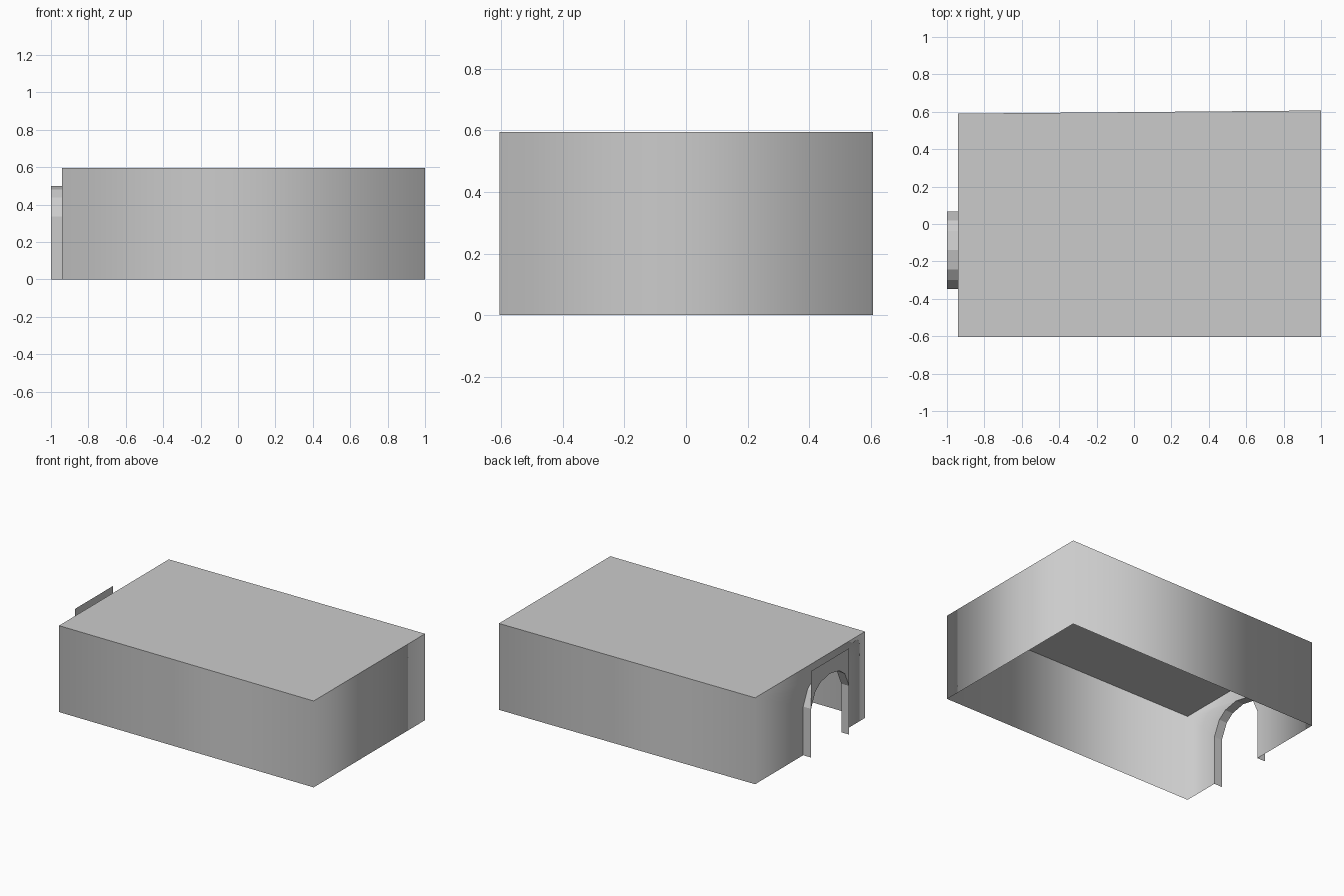
import bpy
import bmesh

cube = bpy.data.objects.get("Cube")
if cube:
    bpy.data.objects.remove(cube, do_unlink=True)

grey = bpy.data.materials.new("plain grey")
grey.use_nodes = True
grey.diffuse_color = (0.6, 0.6, 0.6, 1)
grey.node_tree.nodes["Principled BSDF"].inputs["Base Color"].default_value = (0.6, 0.6, 0.6, 1)


def sheet(name, faces, smooth=False):
    """Make a thin-shell object from polygons, welding shared corners."""
    bm = bmesh.new()
    for points in faces:
        bm.faces.new([bm.verts.new(p) for p in points])
    bmesh.ops.remove_doubles(bm, verts=bm.verts, dist=0.0005)
    for face in bm.faces:
        face.smooth = smooth
    mesh = bpy.data.meshes.new(name)
    bm.to_mesh(mesh)
    bm.free()
    mesh.materials.append(grey)
    obj = bpy.data.objects.new(name, mesh)
    bpy.context.collection.objects.link(obj)
    return obj


LEFT_X, PORCH_X, TOP = -0.94, -1.0, 0.595
ARCH_Y = -0.14

# Floor outline, counter-clockwise from the front corner beside the arch
corners = [(LEFT_X, -0.605), (1.0, -0.605), (1.0, 0.607), (LEFT_X, 0.59)]

# Arch profile from the front foot over the crown to the back foot
half = [(0.207, 0), (0.207, 0.335), (0.16, 0.437), (0.102, 0.48)]
arch = [(ARCH_Y - w, z) for w, z in half] + [(ARCH_Y, 0.5)]
arch += [(ARCH_Y + w, z) for w, z in reversed(half)]

# Walls: three plain sides and one side with an arched doorway
walls = []
for (ax, ay), (bx, by) in zip(corners, corners[1:]):
    walls.append([(ax, ay, 0), (bx, by, 0), (bx, by, TOP), (ax, ay, TOP)])
front_y, back_y = corners[0][1], corners[3][1]
doorway = [(back_y, TOP), (back_y, 0)] + arch[::-1] + [(front_y, 0), (front_y, TOP)]
walls.append([(LEFT_X, y, z) for y, z in doorway])
sheet("outer_walls", walls, smooth=True)

# Flat roof
sheet("roof", [[(x, y, TOP) for x, y in corners]])

# Arch lining joining the doorway to the porch panel
lining = []
for (ay, az), (by, bz) in zip(arch, arch[1:]):
    lining.append([(LEFT_X, ay, az), (PORCH_X, ay, az), (PORCH_X, by, bz), (LEFT_X, by, bz)])
sheet("arch_lining", lining)

# Porch panel above the arch
panel = [(arch[-1][0], TOP)] + arch[-2:0:-1] + [(arch[0][0], TOP)]
sheet("porch_panel", [[(PORCH_X, y, z) for y, z in panel]])
